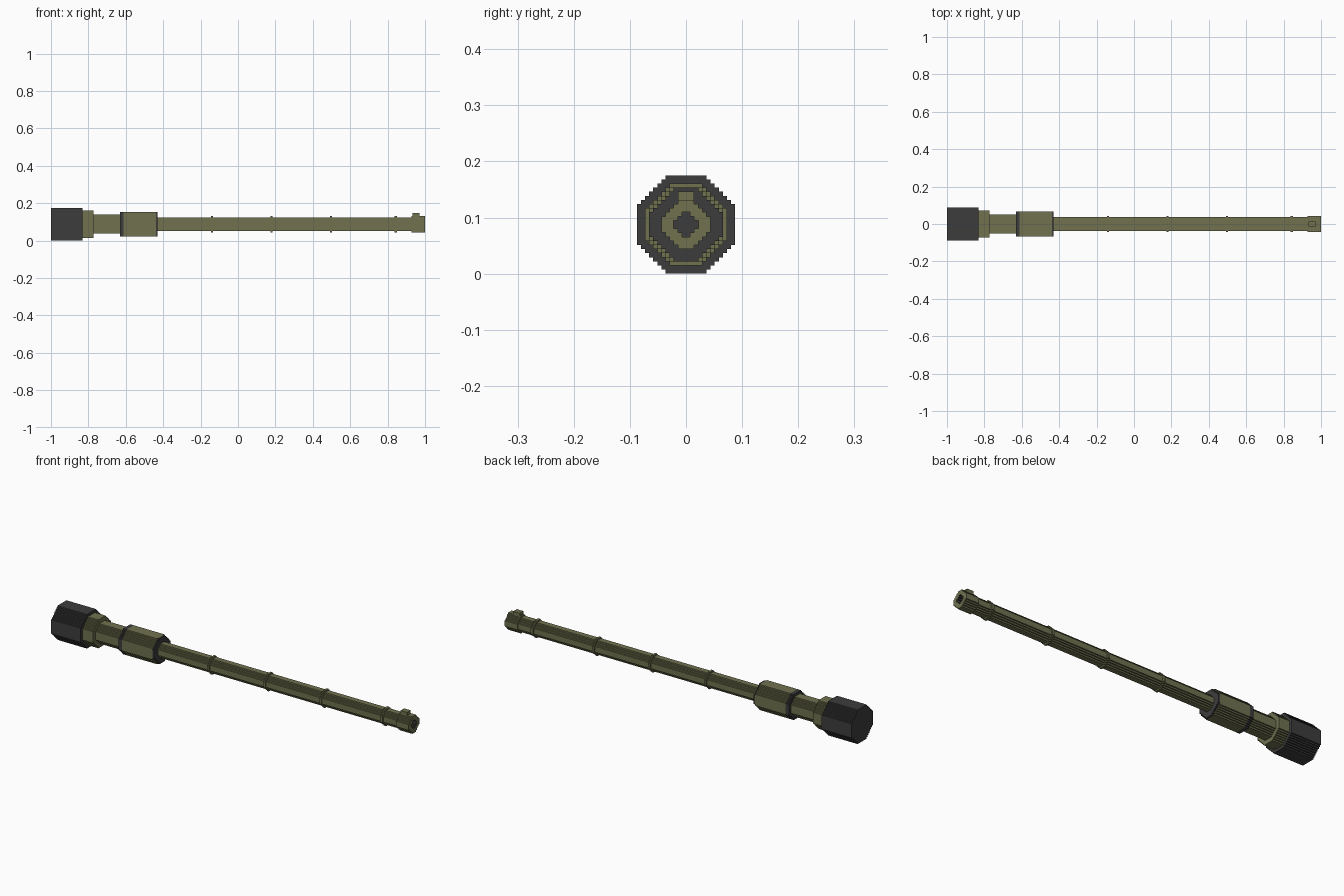
import bpy
import bmesh

if "Cube" in bpy.data.objects:
    bpy.data.objects.remove(bpy.data.objects["Cube"])

U = 2 / 274          # one block of the stepped surface
AXIS_Z = 12 * U      # height of the barrel axis


def material(name, rgb):
    m = bpy.data.materials.new(name)
    m.use_nodes = True
    m.diffuse_color = (*rgb, 1)
    m.node_tree.nodes["Principled BSDF"].inputs["Base Color"].default_value = (*rgb, 1)
    return m


OLIVE = material("olive", (0.16, 0.165, 0.078))
DARK = material("dark_grey", (0.046, 0.046, 0.046))


def stepped_octagon(n, flat):
    """Octagon outline whose diagonals are one-block stairs."""
    quad = [(n, flat)]
    for i in range(n - flat):
        quad.append((n - i - 1, flat + i))
        quad.append((n - i - 1, flat + i + 1))
    pts = []
    for _ in range(4):
        pts += quad
        quad = [(-b, a) for a, b in quad]
    return pts


def loop(bm, n, flat, x):
    return [bm.verts.new((x, a * U, AXIS_Z + b * U)) for a, b in stepped_octagon(n, flat)]


def wall(bm, a, b):
    k = len(a)
    return [bm.faces.new((a[i], a[(i + 1) % k], b[(i + 1) % k], b[i])) for i in range(k)]


def finish(bm, name, mats):
    bmesh.ops.recalc_face_normals(bm, faces=bm.faces)
    me = bpy.data.meshes.new(name)
    bm.to_mesh(me)
    bm.free()
    for m in mats:
        me.materials.append(m)
    ob = bpy.data.objects.new(name, me)
    bpy.context.collection.objects.link(ob)
    return ob


def section(name, x0, x1, n, mat, flat=None):
    """Closed stepped octagonal length of barrel from x0 to x1."""
    flat = round(n * 0.4142) if flat is None else flat
    bm = bmesh.new()
    a, b = loop(bm, n, flat, x0), loop(bm, n, flat, x1)
    wall(bm, a, b)
    bm.faces.new(a)
    bm.faces.new(b)
    return finish(bm, name, [mat])


# Breech, collar and recoil neck
section("breech_block", -1.0, -0.832, 12, DARK)
section("breech_collar", -0.832, -0.772, 10, OLIVE)
section("neck", -0.772, -0.63, 7, OLIVE)

# Thick sleeve with dark ends
section("sleeve_rear_ring", -0.632, -0.612, 9, DARK)
section("sleeve", -0.612, -0.439, 9, OLIVE)
section("sleeve_front_cap", -0.439, -0.43, 9, DARK, flat=3)

# Long tube with its bands
section("barrel_tube", -0.43, 0.93, 5, OLIVE)
for i, (x, w) in enumerate([(-0.14, 0.011), (0.18, 0.011), (0.498, 0.011), (0.844, 0.0146)]):
    section(f"barrel_band_{i + 1}", x - w / 2, x + w / 2, 6, OLIVE)

# Muzzle with a recessed dark bore
bm = bmesh.new()
back = loop(bm, 6, 2, 0.927)
front = loop(bm, 6, 2, 1.0)
rim = loop(bm, 3, 1, 1.0)
floor = loop(bm, 3, 1, 0.95)
wall(bm, back, front)
bm.faces.new(back)
bore = wall(bm, rim, floor) + [bm.faces.new(floor)]
for f in bore:
    f.material_index = 1
edges = [bm.edges.get((l[i - 1], l[i])) for l in (front, rim) for i in range(len(l))]
bmesh.ops.triangle_fill(bm, edges=edges, use_beauty=True, normal=(1, 0, 0))
for f in bm.faces:
    if all(abs(v.co.x - 1.0) < 1e-5 for v in f.verts):
        f.material_index = 0
finish(bm, "muzzle", [OLIVE, DARK])

# Small sight block on top of the muzzle
bm = bmesh.new()
bmesh.ops.create_cube(bm, size=1)
for v in bm.verts:
    v.co = (0.952 + v.co.x * 0.037, v.co.y * 4 * U, AXIS_Z + 6.5 * U + v.co.z * 3 * U)
finish(bm, "muzzle_sight", [OLIVE])
